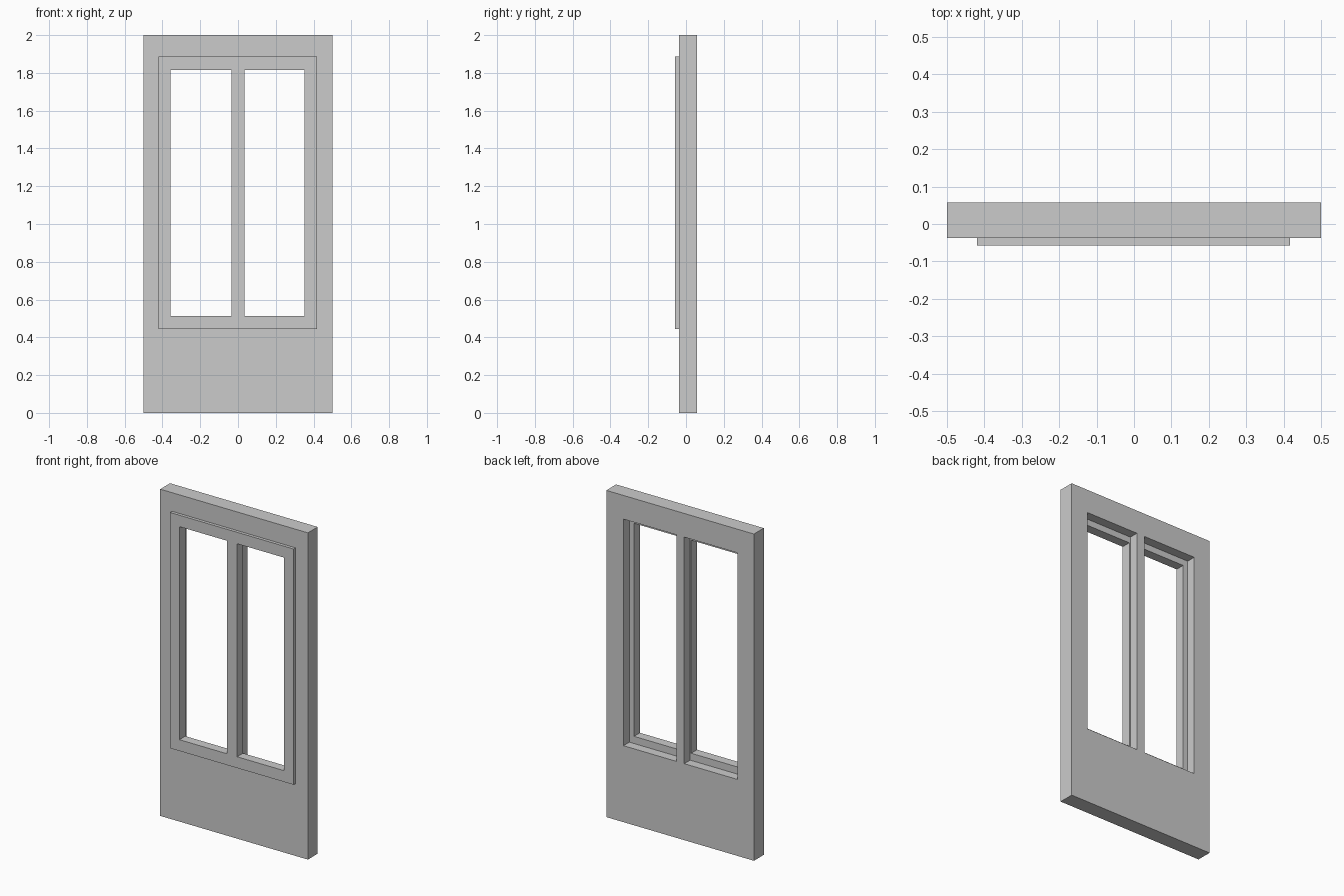
import bpy
import bmesh
from mathutils import Vector

if "Cube" in bpy.data.objects:
    bpy.data.objects.remove(bpy.data.objects["Cube"])

FRONT, SEAT, MID, BACK = -0.057, -0.038, 0.0, 0.057


def box(name, x0, x1, y0, y1, z0, z1):
    bm = bmesh.new()
    bmesh.ops.create_cube(bm, size=1)
    for v in bm.verts:
        v.co = Vector((x0 if v.co.x < 0 else x1,
                       y0 if v.co.y < 0 else y1,
                       z0 if v.co.z < 0 else z1))
    mesh = bpy.data.meshes.new(name)
    bm.to_mesh(mesh)
    bm.free()
    ob = bpy.data.objects.new(name, mesh)
    bpy.context.collection.objects.link(ob)
    return ob


def cut(target, *bounds):
    cutter = box("cutter", *bounds)
    cutter.hide_render = True
    mod = target.modifiers.new("opening", 'BOOLEAN')
    mod.operation = 'DIFFERENCE'
    mod.solver = 'EXACT'
    mod.object = cutter
    bpy.context.view_layer.objects.active = target
    bpy.ops.object.modifier_apply(modifier=mod.name)
    bpy.data.objects.remove(cutter)


# Door slab and the raised window trim on its front
panel = box("door_panel", -0.5, 0.5, SEAT, BACK, 0, 2)
trim = box("window_trim", -0.42, 0.417, FRONT, SEAT, 0.443, 1.886)

# Two through openings, left and right of the central mullion
for x0, x1 in ((-0.357, -0.035), (0.034, 0.352)):
    for part in (panel, trim):
        cut(part, x0, x1, -0.2, 0.2, 0.512, 1.816)

# Wider stepped recesses on the back
for x0, x1 in ((-0.389, -0.028), (0.026, 0.384)):
    cut(panel, x0, x1, MID, 0.2, 0.468, 1.855)
